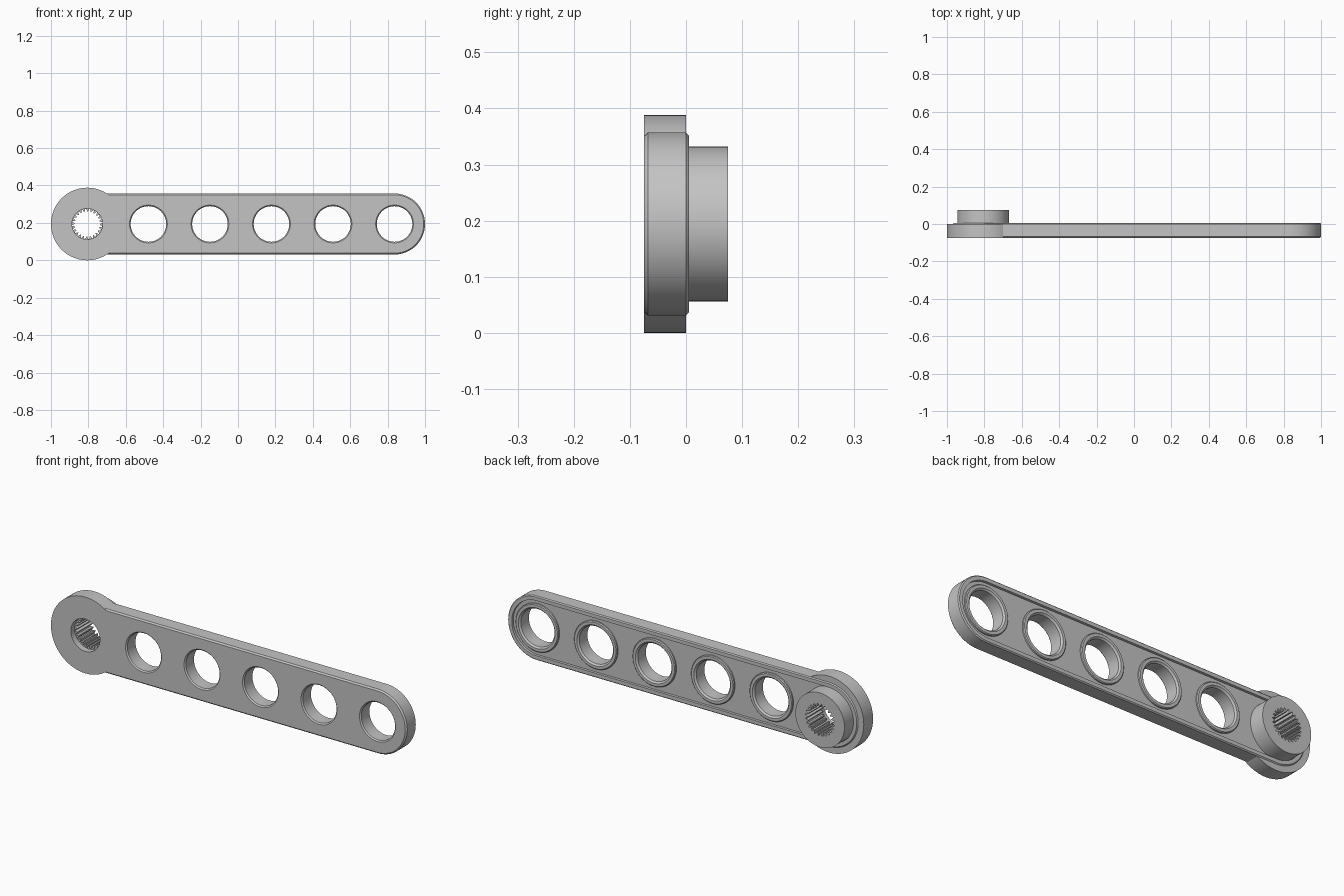
import bpy
import bmesh
from math import pi, cos, sin

if "Cube" in bpy.data.objects:
    bpy.data.objects.remove(bpy.data.objects["Cube"], do_unlink=True)

MID = 0.194            # height of the long axis
HUB_X, TIP_X = -0.806, 0.837
HOLES = [TIP_X - 0.329 * i for i in range(5)]

grey = bpy.data.materials.new("light grey plastic")
grey.use_nodes = True
grey.diffuse_color = (0.55, 0.55, 0.55, 1)
grey.node_tree.nodes["Principled BSDF"].inputs["Base Color"].default_value = (0.55, 0.55, 0.55, 1)


def outline(x0, x1, r, y, n=48):
    """Stadium outline facing the front; a circle when x0 equals x1."""
    pts = []
    for x, start in ((x1, -pi / 2), (x0, pi / 2)):
        for i in range(n + 1):
            a = start + pi * i / n
            pts.append((x + r * cos(a), y, MID + r * sin(a)))
    return pts


def gear(x, r_in, r_out, y, teeth=24):
    """Toothed ring with four points per tooth."""
    pts = []
    for i in range(teeth * 4):
        r = r_out if i % 4 in (1, 2) else r_in
        a = -pi / 2 + 2 * pi * i / (teeth * 4)
        pts.append((x + r * cos(a), y, MID + r * sin(a)))
    return pts


def loft(name, rings, closed=False):
    """Skin successive rings, with capped ends or joined into a tube."""
    bm = bmesh.new()
    loops = [[bm.verts.new(p) for p in ring] for ring in rings]
    pairs = list(zip(loops, loops[1:]))
    if closed:
        pairs.append((loops[-1], loops[0]))
    else:
        bm.faces.new(loops[0])
        bm.faces.new(loops[-1])
    for a, b in pairs:
        for i in range(len(a)):
            j = (i + 1) % len(a)
            bm.faces.new((a[i], a[j], b[j], b[i]))
    bmesh.ops.remove_doubles(bm, verts=bm.verts[:], dist=1e-5)
    bmesh.ops.recalc_face_normals(bm, faces=bm.faces[:])
    mesh = bpy.data.meshes.new(name)
    bm.to_mesh(mesh)
    bm.free()
    mesh.materials.append(grey)
    obj = bpy.data.objects.new(name, mesh)
    bpy.context.collection.objects.link(obj)
    return obj


def slab(name, x0, x1, profile):
    return loft(name, [outline(x0, x1, r, y) for r, y in profile])


def activate(obj):
    bpy.ops.object.select_all(action='DESELECT')
    obj.select_set(True)
    bpy.context.view_layer.objects.active = obj


def combine(obj, other, operation):
    activate(obj)
    mod = obj.modifiers.new("combine", 'BOOLEAN')
    mod.operation = operation
    mod.solver = 'EXACT'
    mod.object = other
    bpy.ops.object.modifier_apply(modifier=mod.name)
    bpy.data.objects.remove(other, do_unlink=True)


# Chamfered bar with the round head
arm = slab("arm", HUB_X, TIP_X,
           [(0.156, -0.075), (0.163, -0.068), (0.163, 0), (0.158, 0.005)])
combine(arm, slab("head", HUB_X, HUB_X, [(0.194, -0.075), (0.194, 0)]), 'UNION')

# Shallow recess in the back, leaving a rim
combine(arm, slab("recess", HUB_X, TIP_X, [(0.139, -0.007), (0.141, 0.03)]), 'DIFFERENCE')

# Raised ring and chamfered hole at each station
for x in HOLES:
    combine(arm, slab("hole_ring", x, x, [(0.121, -0.03), (0.121, 0), (0.117, 0.004)]), 'UNION')
for x in HOLES:
    combine(arm, slab("hole_cutter", x, x,
                      [(0.107, -0.081), (0.095, -0.069), (0.095, -0.004), (0.109, 0.01)]),
            'DIFFERENCE')

# Screw bore through the head
combine(arm, slab("bore_cutter", HUB_X, HUB_X, [(0.082, -0.1), (0.082, 0.1)]), 'DIFFERENCE')

# Hub with a toothed socket
front, back = -0.045, 0.075


def hub_ring(y):
    return [(HUB_X + 0.138 * cos(a), y, MID + 0.138 * sin(a))
            for a in (-pi / 2 + 2 * pi * i / 96 for i in range(96))]


hub = loft("splined_hub", [hub_ring(front), hub_ring(back),
                           gear(HUB_X, 0.067, 0.081, back),
                           gear(HUB_X, 0.067, 0.081, front)], closed=True)

for part in (arm, hub):
    activate(part)
    bpy.ops.object.shade_smooth_by_angle(angle=pi / 6)
